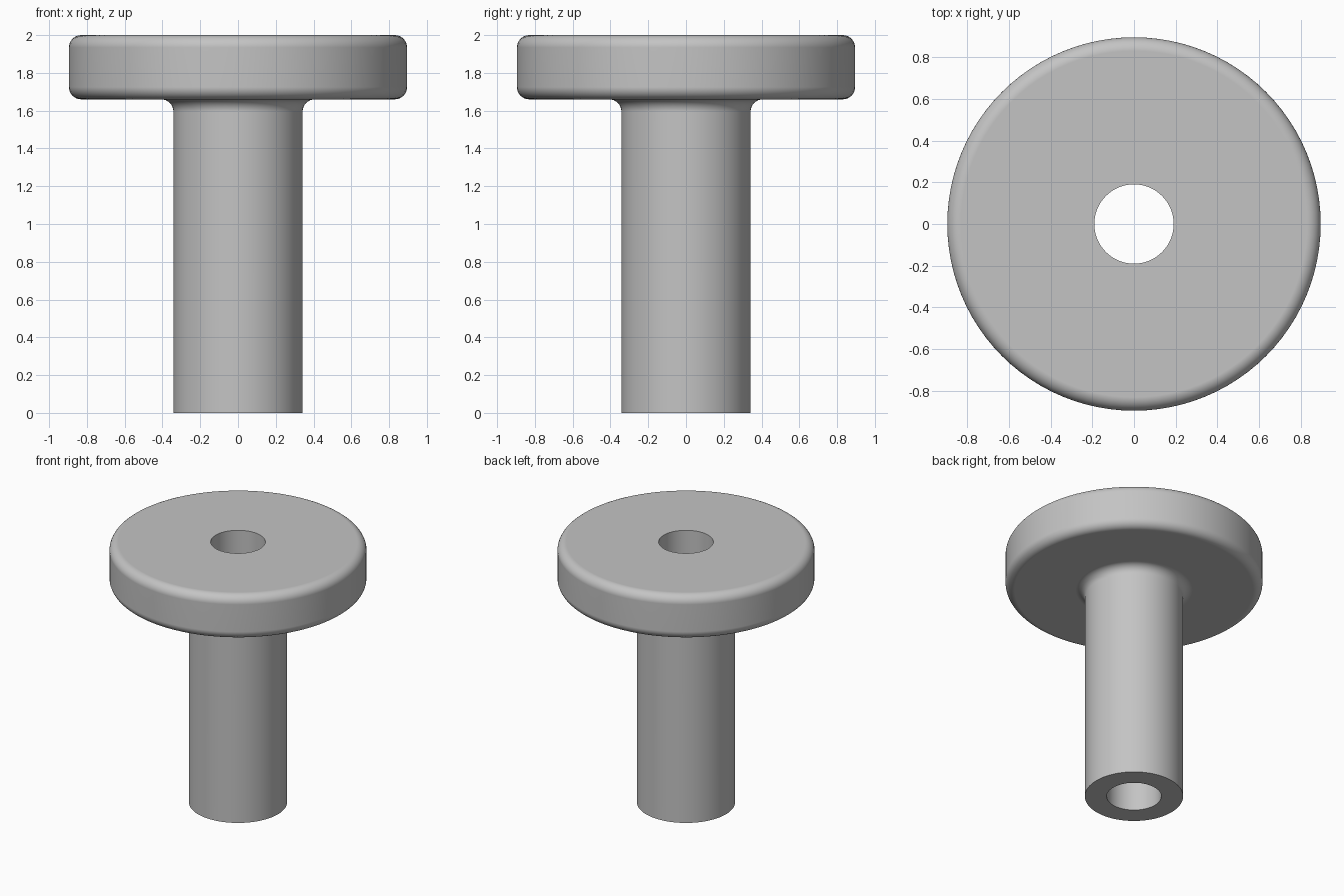
import bpy
import bmesh
from math import cos, sin, pi, radians

cube = bpy.data.objects.get("Cube")
if cube:
    bpy.data.objects.remove(cube, do_unlink=True)

HOLE_R, SHAFT_R, HEAD_R = 0.19, 0.342, 0.895
HEAD_Z, TOP_Z = 1.66, 2.0
ROUND, SEGMENTS, SIDES = 0.065, 8, 96


def arc(cx, cz, start, end):
    """Rounded corner of the profile as (radius, height) points."""
    steps = [radians(start + (end - start) * i / SEGMENTS) for i in range(SEGMENTS + 1)]
    return [(cx + ROUND * cos(a), cz + ROUND * sin(a)) for a in steps]


# Closed profile: bore, shaft, fillet under the flange, rounded rim
profile = [(HOLE_R, 0), (SHAFT_R, 0)]
profile += arc(SHAFT_R + ROUND, HEAD_Z - ROUND, 180, 90)
profile += arc(HEAD_R - ROUND, HEAD_Z + ROUND, -90, 0)
profile += arc(HEAD_R - ROUND, TOP_Z - ROUND, 0, 90)
profile += [(HOLE_R, TOP_Z)]

# Turn the profile around the z axis
bm = bmesh.new()
rings = []
for i in range(SIDES):
    a = 2 * pi * i / SIDES
    rings.append([bm.verts.new((r * cos(a), r * sin(a), z)) for r, z in profile])
for i, ring in enumerate(rings):
    following = rings[(i + 1) % SIDES]
    for j in range(len(profile)):
        k = (j + 1) % len(profile)
        bm.faces.new((ring[j], following[j], following[k], ring[k]))
bmesh.ops.recalc_face_normals(bm, faces=bm.faces)
mesh = bpy.data.meshes.new("flanged_bushing")
bm.to_mesh(mesh)
bm.free()
bushing = bpy.data.objects.new("flanged_bushing", mesh)
bpy.context.collection.objects.link(bushing)

# Plain grey material
grey = bpy.data.materials.new("plain grey")
grey.use_nodes = True
colour = (0.55, 0.55, 0.55, 1)
grey.diffuse_color = colour
shader = next(n for n in grey.node_tree.nodes if n.type == "BSDF_PRINCIPLED")
shader.inputs["Base Color"].default_value = colour
mesh.materials.append(grey)

# Smooth curves with crisp bore and shaft ends
bpy.ops.object.select_all(action="DESELECT")
bushing.select_set(True)
bpy.context.view_layer.objects.active = bushing
bpy.ops.object.shade_smooth_by_angle(angle=radians(30))
weighted = bushing.modifiers.new("flat_face_normals", "WEIGHTED_NORMAL")
weighted.keep_sharp = True
